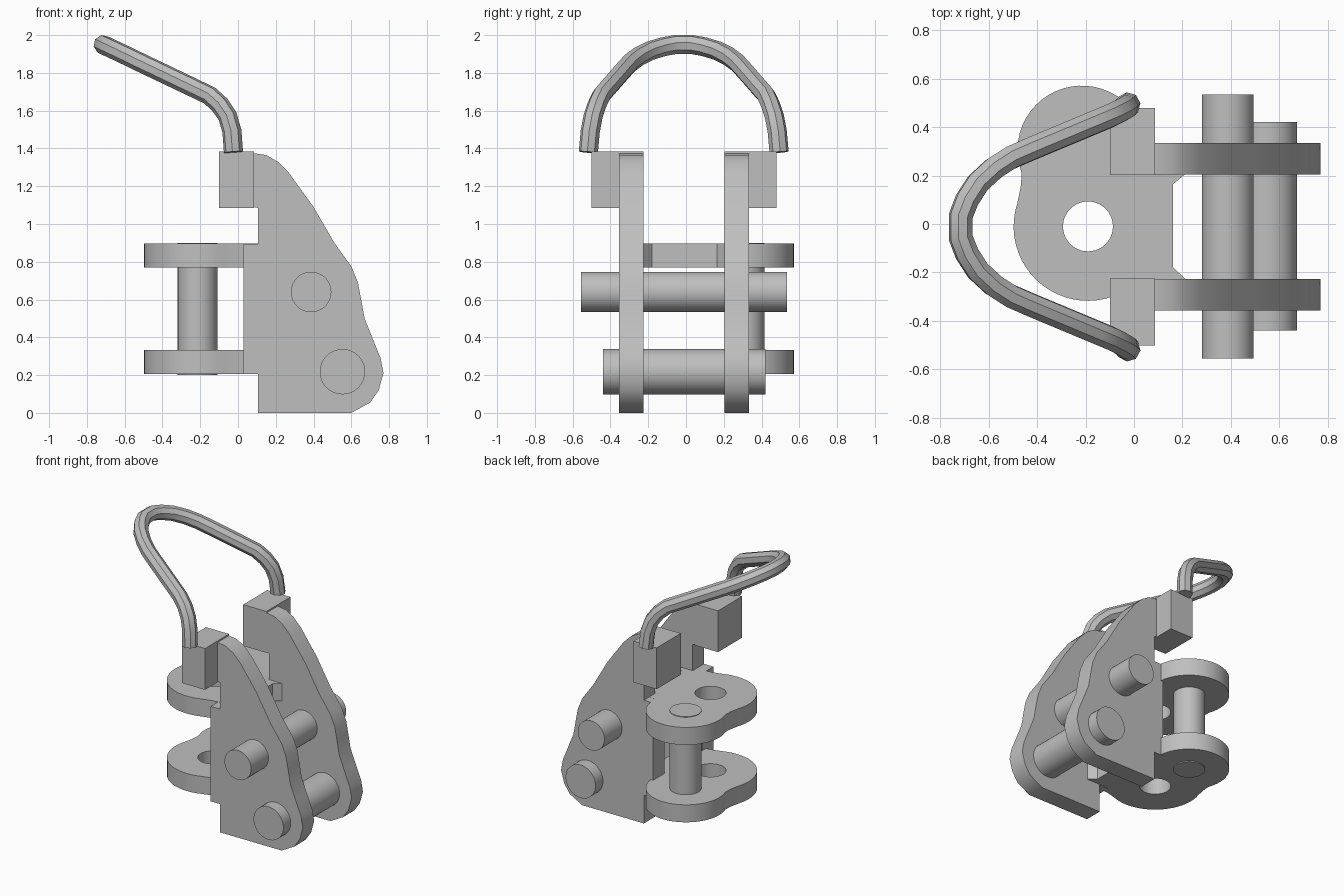
import bpy, bmesh
from math import cos, sin, radians, pi

cube = bpy.data.objects.get("Cube")
if cube:
    bpy.data.objects.remove(cube, do_unlink=True)

GREY = (0.52, 0.52, 0.52, 1)
metal = bpy.data.materials.new("grey metal")
metal.use_nodes = True
metal.diffuse_color = GREY
metal.node_tree.nodes["Principled BSDF"].inputs["Base Color"].default_value = GREY


def finish(ob, name, angle=30):
    ob.name = name
    ob.data.materials.clear()
    ob.data.materials.append(metal)
    bpy.ops.object.select_all(action='DESELECT')
    ob.select_set(True)
    bpy.context.view_layer.objects.active = ob
    bpy.ops.object.shade_smooth_by_angle(angle=radians(angle))


def curve_to_mesh(curve, name, loc=(0, 0, 0), rot=(0, 0, 0), angle=30):
    ob = bpy.data.objects.new(name, curve)
    bpy.context.collection.objects.link(ob)
    bpy.ops.object.select_all(action='DESELECT')
    ob.select_set(True)
    bpy.context.view_layer.objects.active = ob
    bpy.ops.object.convert(target='MESH')
    ob = bpy.context.object
    ob.location, ob.rotation_euler = loc, rot
    bm = bmesh.new()
    bm.from_mesh(ob.data)
    bmesh.ops.remove_doubles(bm, verts=bm.verts, dist=0.0005)
    bmesh.ops.recalc_face_normals(bm, faces=bm.faces)
    bm.to_mesh(ob.data)
    bm.free()
    finish(ob, name, angle)


def add_spline(curve, points, closed):
    s = curve.splines.new('POLY')
    s.points.add(len(points) - 1)
    for p, co in zip(s.points, points):
        p.co = (*co, 1) if len(co) == 3 else (*co, 0, 1)
    s.use_cyclic_u = closed


def slab(name, loops, thickness, loc, rot=(0, 0, 0)):
    c = bpy.data.curves.new(name, 'CURVE')
    c.dimensions, c.fill_mode, c.extrude = '2D', 'BOTH', thickness / 2
    for loop in loops:
        add_spline(c, loop, True)
    curve_to_mesh(c, name, loc, rot)


def arc(cx, cy, r, a, b, n):
    return [(cx + r * cos(radians(a + (b - a) * i / n)),
             cy + r * sin(radians(a + (b - a) * i / n))) for i in range(n + 1)]


def pin(name, r, length, loc, rot=(0, 0, 0)):
    bpy.ops.mesh.primitive_cylinder_add(vertices=40, radius=r, depth=length, location=loc, rotation=rot)
    finish(bpy.context.object, name)


# Pair of upright side plates with blocks on their upper rear corners
plate = [(0.105, 0), (0.6, 0), (0.7, 0.055), (0.745, 0.12), (0.77, 0.21), (0.755, 0.29),
         (0.71, 0.4), (0.67, 0.5), (0.652, 0.6), (0.635, 0.69), (0.6, 0.775), (0.51, 0.9),
         (0.4, 1.09), (0.27, 1.27), (0.21, 1.33), (0.15, 1.365), (0.08, 1.375),
         (0.08, 1.09), (0.105, 1.085), (0.105, 0.895), (0.03, 0.895), (0.03, 0.205), (0.105, 0.205)]
for side, y, by in (("right", -0.291, -0.363), ("left", 0.269, 0.341)):
    slab(side + "_side_plate", [plate], 0.13, (0, y, 0), (pi / 2, 0, 0))
    bpy.ops.mesh.primitive_cube_add(size=1, location=(-0.007, by, 1.235))
    block = bpy.context.object
    block.scale = (0.186, 0.276, 0.3)
    finish(block, side + "_handle_block")

# Two lobed hitch plates with a through hole
outline = ([(0.162, -0.18), (0.162, 0.165), (0.21, 0.205), (0.21, 0.25), (0.06, 0.28)]
           + arc(-0.215, 0.305, 0.266, 0, 200, 28) + [(-0.465, 0.185), (-0.468, 0.15)]
           + arc(-0.19, -0.01, 0.307, 162, 290, 20)
           + [(-0.02, -0.28), (0.05, -0.27), (0.21, -0.25), (0.21, -0.225)])
hole = arc(-0.19, -0.01, 0.103, 0, 351, 39)
for level, z in (("lower", 0.27), ("upper", 0.832)):
    slab(level + "_hitch_plate", [outline, hole], 0.127, (0, 0, z))

# Pins
pin("vertical_pin", 0.105, 0.7, (-0.214, 0.31, 0.55))
pin("upper_cross_pin", 0.107, 1.09, (0.387, -0.01, 0.64), (pi / 2, 0, 0))
pin("lower_cross_pin", 0.12, 0.86, (0.553, -0.01, 0.218), (pi / 2, 0, 0))

# Bent rod handle, mirrored about its middle
half = [(-0.024, 0.505, 1.38), (-0.032, 0.495, 1.49), (-0.055, 0.48, 1.57), (-0.095, 0.46, 1.63),
        (-0.15, 0.437, 1.68), (-0.43, 0.32, 1.814), (-0.51, 0.285, 1.852), (-0.58, 0.24, 1.886),
        (-0.645, 0.18, 1.917), (-0.69, 0.11, 1.938), (-0.715, 0.045, 1.95)]
path = half + [(x, -y, z) for x, y, z in reversed(half)]
rod = bpy.data.curves.new("handle", 'CURVE')
rod.dimensions, rod.bevel_depth, rod.bevel_resolution = '3D', 0.051, 2
rod.use_fill_caps = True
add_spline(rod, [(x, y - 0.012, z) for x, y, z in path], False)
curve_to_mesh(rod, "handle")
